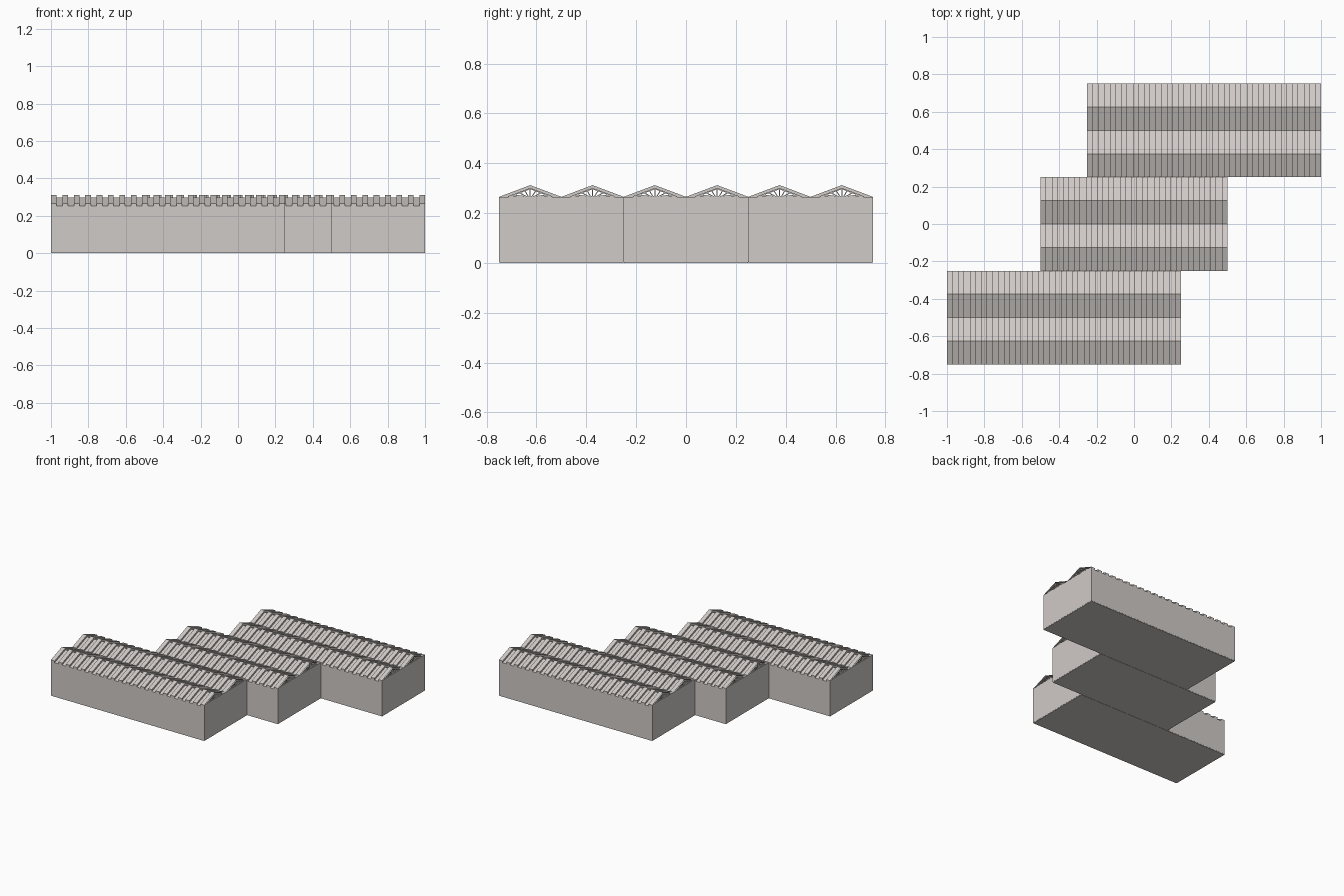
import bpy, bmesh, math
from mathutils import Matrix, Vector

if "Cube" in bpy.data.objects:
    bpy.data.objects.remove(bpy.data.objects["Cube"])

EAVE, RISE, STEP = 0.265, 0.047, 0.014   # high-rib eave, gable rise, rib depth
BAY = 0.25                               # depth of one gable
BLOCKS = [("front", -1.0, 0.25, -0.75), ("middle", -0.5, 0.5, -0.25), ("back", -0.25, 1.0, 0.25)]


def material(name, rgb):
    m = bpy.data.materials.new(name)
    m.diffuse_color = (*rgb, 1)
    m.use_nodes = True
    m.node_tree.nodes["Principled BSDF"].inputs["Base Color"].default_value = m.diffuse_color
    return m


STONE = material("warm light grey", (0.63, 0.595, 0.57))


def finish(bm, name, mat=STONE):
    me = bpy.data.meshes.new(name)
    bm.to_mesh(me)
    bm.free()
    me.materials.append(mat)
    ob = bpy.data.objects.new(name, me)
    bpy.context.collection.objects.link(ob)
    return ob


def box(bm, lo, hi):
    lo, hi = Vector(lo), Vector(hi)
    bmesh.ops.create_cube(bm, size=1, matrix=Matrix.Translation((lo + hi) / 2)
                          @ Matrix.Diagonal((*(hi - lo), 1)))


def bar(bm, x, a, b, w, depth):
    """Square bar in the y-z plane from a to b."""
    dy, dz = b[0] - a[0], b[1] - a[1]
    mat = (Matrix.Translation((x, (a[0] + b[0]) / 2, (a[1] + b[1]) / 2))
           @ Matrix.Rotation(math.atan2(dz, dy), 4, 'X')
           @ Matrix.Diagonal((depth, math.hypot(dy, dz), w, 1)))
    bmesh.ops.create_cube(bm, size=1, matrix=mat)


def walls(name, x0, x1, y0):
    y1, t = y0 + 2 * BAY, 0.02
    bm = bmesh.new()
    for xa in (x0, x1 - t):                       # gable end walls
        box(bm, (xa, y0, 0.004), (xa + t, y1, EAVE))
    for ya in (y0, y1 - t):                       # long walls
        box(bm, (x0 + t, ya, 0.004), (x1 - t, ya + t, EAVE - STEP))
    finish(bm, name + "_walls")
    bm = bmesh.new()                              # floor slab
    box(bm, (x0 + 0.001, y0 + 0.001, 0), (x1 - 0.001, y1 - 0.001, 0.035))
    finish(bm, name + "_floor")


def roof(name, x0, x1, y0):
    n = 2 * round((x1 - x0) / 0.0625) + 1         # ribs, high at both ends
    w = (x1 - x0) / n
    prof = []
    for i in range(n):
        z = EAVE - (STEP if i % 2 else 0)
        prof += [(x0 + i * w, z), (x0 + (i + 1) * w, z)]
    bm = bmesh.new()
    rows = [[bm.verts.new((x, y0 + j * BAY / 2, z + (RISE if j % 2 else 0))) for x, z in prof]
            for j in range(5)]
    for ra, rb in zip(rows, rows[1:]):
        for i in range(len(prof) - 1):
            bm.faces.new((ra[i], ra[i + 1], rb[i + 1], rb[i]))
    # closures under the high ribs along both eaves
    for row, front in ((rows[0], True), (rows[-1], False)):
        for i in range(0, len(prof), 4):
            a, b = row[i], row[i + 1]
            c, d = (bm.verts.new(v.co - Vector((0, 0, STEP))) for v in (b, a))
            bm.faces.new((d, c, b, a) if front else (a, b, c, d))
    finish(bm, name + "_ribbed_roof")


def trusses(name, x0, x1, y0):
    bm = bmesh.new()
    count = round((x1 - x0) / 0.25)
    for k in range(count + 1):
        x = x0 + 0.006 + (x1 - x0 - 0.012) * k / count
        for g in range(2):
            c = y0 + BAY * (g + 0.5)
            zb = EAVE + 0.001
            top = EAVE + RISE - STEP
            half = BAY / 2 * (1 - STEP / RISE)
            bar(bm, x, (c - half, zb), (c + half, zb), 0.003, 0.008)
            for s in (-1, 1):                     # rafters
                bar(bm, x, (c + s * half, EAVE), (c, top), 0.005, 0.008)
            for t in (-0.75, -0.5, -0.25, 0, 0.25, 0.5, 0.75):   # fan struts
                bar(bm, x, (c + t * 0.03, zb),
                    (c + t * half, EAVE + (RISE - STEP) * (1 - abs(t))), 0.004, 0.006)
    finish(bm, name + "_fan_trusses")


for spec in BLOCKS:
    walls(*spec)
    roof(*spec)
    trusses(*spec)
